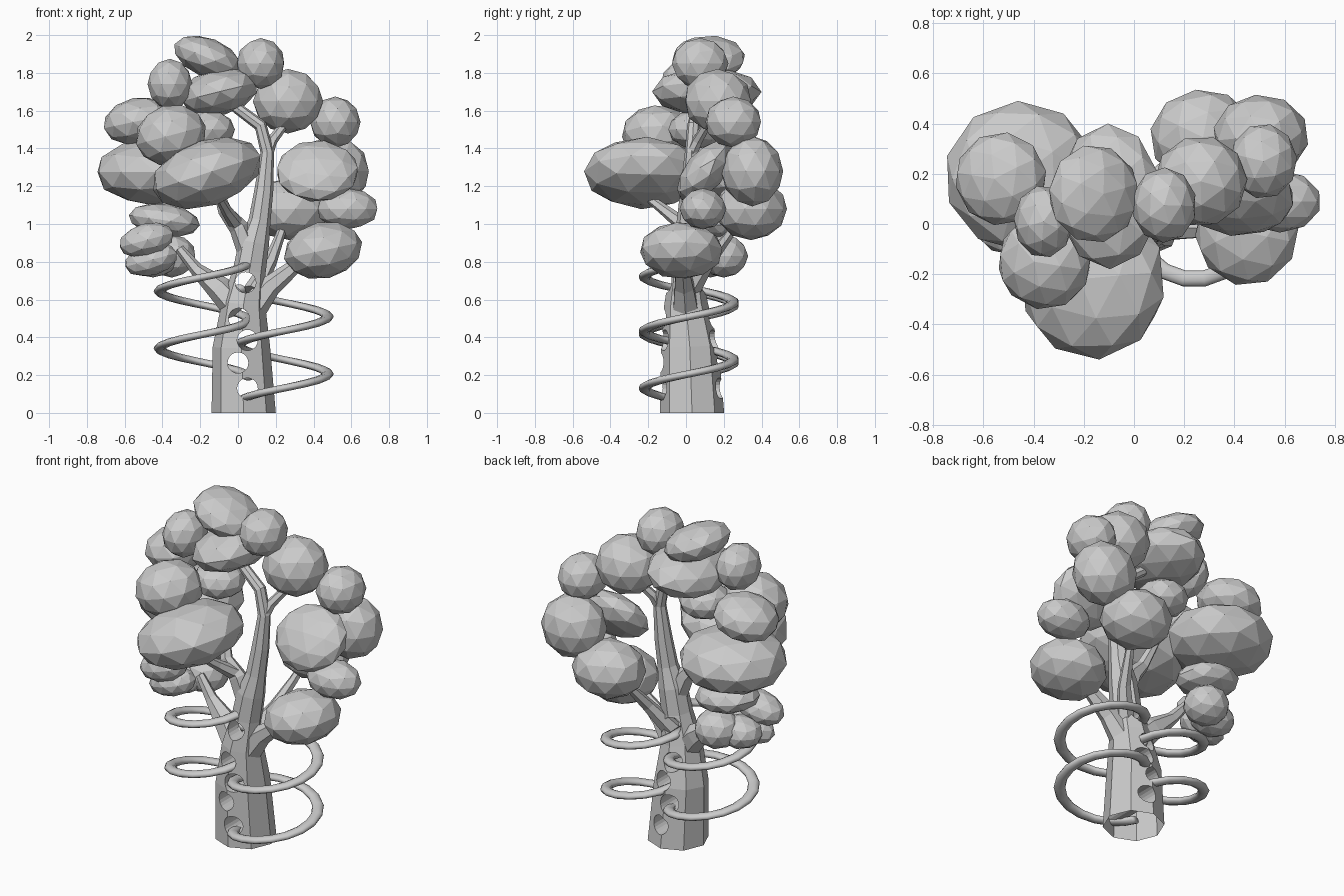
import bpy
import bmesh
import math
import random
from mathutils import Vector, Matrix

random.seed(4)
old = bpy.data.objects.get("Cube")
if old:
    bpy.data.objects.remove(old, do_unlink=True)

# One plain grey for the whole tree
grey = bpy.data.materials.new("light_grey")
grey.use_nodes = True
tone = (0.6, 0.6, 0.6, 1)
grey.diffuse_color = tone
grey.node_tree.nodes["Principled BSDF"].inputs["Base Color"].default_value = tone

UP = Vector((0, 0, 1))
BACK = Vector((0, 1, 0))


def add_object(name, bm):
    bmesh.ops.recalc_face_normals(bm, faces=bm.faces[:])
    mesh = bpy.data.meshes.new(name)
    bm.to_mesh(mesh)
    bm.free()
    mesh.materials.append(grey)
    obj = bpy.data.objects.new(name, mesh)
    bpy.context.collection.objects.link(obj)
    return obj


def tube(name, path, sides, side=BACK, width=1, flat_start=False):
    """Closed tube through (x, y, z, radius) points."""
    bm = bmesh.new()
    centres = [Vector(p[:3]) for p in path]
    last = len(path) - 1
    rings = []
    for i, centre in enumerate(centres):
        along = (centres[min(i + 1, last)] - centres[max(i - 1, 0)]).normalized()
        if flat_start and i == 0:
            along = UP
        u = side.cross(along).normalized()
        v = along.cross(u)
        ring = []
        for k in range(sides):
            a = math.tau * k / sides
            offset = (u * width * math.cos(a) + v * math.sin(a)) * path[i][3]
            ring.append(bm.verts.new(centre + offset))
        rings.append(ring)
    for low, high in zip(rings, rings[1:]):
        for k in range(sides):
            n = (k + 1) % sides
            bm.faces.new((low[k], low[n], high[n], high[k]))
    bm.faces.new(rings[0][::-1])
    bm.faces.new(rings[-1])
    return add_object(name, bm)


def foliage(name, centre, radii, tilt=0, pitch=0):
    """Faceted leaf clump, tilted about y and pitched about x by degrees."""
    bm = bmesh.new()
    bmesh.ops.create_icosphere(bm, subdivisions=2, radius=1.035)
    spin = Matrix.Rotation(random.uniform(0, math.tau), 4, "Z")
    stretch = Matrix.Diagonal((*radii, 1))
    lean = (Matrix.Rotation(math.radians(tilt), 4, "Y")
            @ Matrix.Rotation(math.radians(pitch), 4, "X"))
    bm.transform(Matrix.Translation(centre) @ lean @ stretch @ spin)
    return add_object(name, bm)


# Trunk, bending over at the top
trunk = tube("trunk", [
    (.03, .032, 0, .17), (.018, .02, .35, .152), (.03, 0, .58, .115),
    (.06, 0, .75, .087), (.085, .005, .9, .08), (.115, .01, 1.02, .058),
    (.137, .02, 1.18, .05), (.155, .03, 1.38, .036), (.12, .04, 1.52, .034),
    (0, .06, 1.61, .03), (-.08, .08, 1.68, .02)], 8, flat_start=True)

# Round holes through the trunk
bm = bmesh.new()
for x, z in ((.05, .13), (0, .265), (.05, .385), (.005, .5), (.04, .69)):
    place = Matrix.Translation((x, 0, z)) @ Matrix.Rotation(math.pi / 2, 4, "X")
    bmesh.ops.create_cone(bm, cap_ends=True, segments=20, radius1=.055,
                          radius2=.055, depth=1, matrix=place)
cutter = add_object("hole_cutter", bm)
cutter.hide_render = True
cut = trunk.modifiers.new("holes", "BOOLEAN")
cut.operation = "DIFFERENCE"
cut.solver = "EXACT"
cut.object = cutter
bpy.context.view_layer.objects.active = trunk
bpy.ops.object.modifier_apply(modifier=cut.name)
bpy.data.objects.remove(cutter, do_unlink=True)

# Open underside of the trunk
bm = bmesh.new()
bm.from_mesh(trunk.data)
base = [f for f in bm.faces if f.calc_center_median().z < .001]
bmesh.ops.delete(bm, geom=base, context="FACES")
bm.to_mesh(trunk.data)
bm.free()

# Branches
branches = {
    "lower_right_branch": [(.0, 0, .55, .08), (-.1, .03, .66, .068),
                           (-.22, .06, .76, .036), (-.31, .08, .87, .025)],
    "lower_left_branch": [(.06, 0, .53, .08), (.17, -.01, .67, .058),
                          (.33, -.02, .8, .034)],
    "rear_branch": [(.08, .02, .64, .055), (.17, .12, .8, .036),
                    (.22, .22, .93, .026), (.26, .3, 1.05, .02)],
    "middle_branch": [(.06, 0, .84, .06), (.005, -.01, .98, .052),
                      (-.07, -.01, 1.07, .036), (-.12, .05, 1.22, .022)],
    "front_branch": [(-.01, -.02, 1, .04), (-.06, -.11, 1.07, .03),
                     (-.1, -.2, 1.14, .022)],
    "upper_fork": [(.155, .03, 1.37, .032), (.18, .06, 1.44, .028),
                   (.27, .13, 1.56, .022)],
}
for name, path in branches.items():
    tube(name, path, 6)


# Two interleaved spiral rings winding through the trunk
def spiral(name, centre_x, start_angle, start_z):
    steps, turns, rise, radius = 18, 2, .303, .235
    path = []
    for i in range(steps * turns + 1):
        turn = i / steps
        a = start_angle + math.tau * turn
        path.append((centre_x + radius * math.cos(a),
                     .015 + radius * math.sin(a),
                     start_z + rise * turn, .02))
    ring = tube(name, path, 10, side=UP, width=1.6)
    ring.data.shade_smooth()


spiral("left_spiral", .24, math.pi, .055)
spiral("right_spiral", -.18, 0, .19)

# Leaf clumps: centre, radii, tilt, pitch
clumps = {
    "crown_foliage": [
        ((-.16, .12, 1.88), (.185, .19, .1), 22),
        ((-.1, .11, 1.7), (.205, .28, .12), -14),
        ((.12, .075, 1.85), (.125, .145, .13))],
    "left_foliage": [
        ((.265, .17, 1.65), (.18, .175, .165)),
        ((.515, .25, 1.54), (.13, .145, .13)),
        ((.42, .1, 1.28), (.215, .1, .19), 0, -40),
        ((.505, .35, 1.28), (.185, .16, .18)),
        ((.58, .09, 1.08), (.16, .12, .105)),
        ((.45, -.025, .86), (.205, .215, .145), -12),
        ((.275, .345, 1.08), (.205, .185, .16))],
    "right_foliage": [
        ((-.36, .01, 1.74), (.115, .14, .13)),
        ((-.53, .18, 1.545), (.18, .18, .12), -12),
        ((-.355, -.15, 1.47), (.185, .185, .155), -15),
        ((-.45, .19, 1.275), (.295, .29, .17)),
        ((-.165, -.22, 1.27), (.295, .31, .17), -18),
        ((-.16, .05, 1.5), (.14, .14, .1))],
    "low_foliage": [
        ((-.39, .16, 1.02), (.185, .15, .085), 8),
        ((-.485, -.015, .915), (.145, .105, .085), -15),
        ((-.35, .2, .83), (.125, .125, .11)),
        ((-.45, .13, .81), (.13, .11, .09)),
        ((-.46, .03, .81), (.14, .1, .08), -15)],
}
for group, items in clumps.items():
    for i, item in enumerate(items):
        foliage(f"{group}_{i + 1}", *item)
